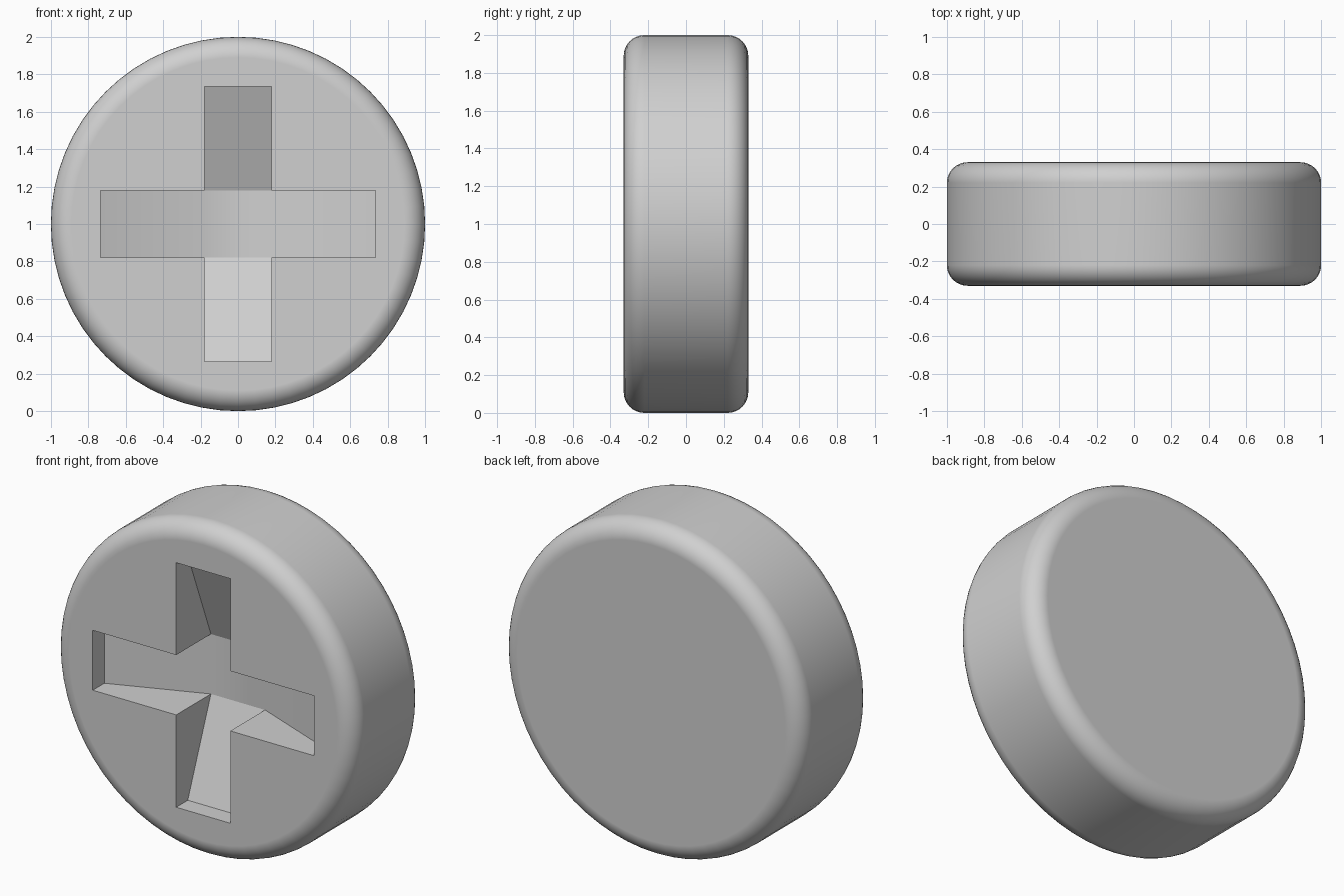
import bpy, bmesh, math
from mathutils import Matrix, Vector

if "Cube" in bpy.data.objects:
    bpy.data.objects.remove(bpy.data.objects["Cube"])

R, HALF, BEV = 1.0, 0.33, 0.11      # disc radius, half thickness, rim rounding
W, L = 0.18, 0.735                  # cross arm half width and reach
Y_MID, Y_END = 0.0, -0.22           # slot floor at the middle and at arm tips

grey = bpy.data.materials.new("plain_grey")
grey.diffuse_color = (0.63, 0.63, 0.63, 1)
grey.use_nodes = True
grey.node_tree.nodes["Principled BSDF"].inputs["Base Color"].default_value = grey.diffuse_color


def make_object(name, bm):
    bmesh.ops.remove_doubles(bm, verts=bm.verts, dist=1e-4)
    bmesh.ops.recalc_face_normals(bm, faces=bm.faces)
    mesh = bpy.data.meshes.new(name)
    bm.to_mesh(mesh)
    bm.free()
    obj = bpy.data.objects.new(name, mesh)
    obj.location.z = R
    bpy.context.collection.objects.link(obj)
    return obj


# Disc: a cylinder lying along y with rounded rims
bm = bmesh.new()
bmesh.ops.create_cone(bm, cap_ends=True, segments=64, radius1=R, radius2=R,
                      depth=2 * HALF, matrix=Matrix.Rotation(math.pi / 2, 4, 'X'))
rims = [e for e in bm.edges if abs(e.verts[0].co.y - e.verts[1].co.y) < 1e-4]
bmesh.ops.bevel(bm, geom=rims, offset=BEV, segments=8, profile=0.5, affect='EDGES')
disc = make_object("screw_head", bm)
disc.data.materials.append(grey)

# Cross cutter: four arms whose floors slope down to a flat middle
bm = bmesh.new()
TOP = -0.6


def face(points, turn):
    bm.faces.new([bm.verts.new(turn @ Vector(p)) for p in points])


for k in range(4):
    turn = Matrix.Rotation(k * math.pi / 2, 4, 'Y')
    face([(W, Y_MID, -W), (L, Y_END, -W), (L, Y_END, W), (W, Y_MID, W)], turn)
    face([(W, TOP, -W), (L, TOP, -W), (L, TOP, W), (W, TOP, W)], turn)
    face([(L, TOP, -W), (L, TOP, W), (L, Y_END, W), (L, Y_END, -W)], turn)
    for s in (-W, W):
        face([(W, TOP, s), (L, TOP, s), (L, Y_END, s), (W, Y_MID, s)], turn)
for y in (TOP, Y_MID):
    face([(-W, y, -W), (W, y, -W), (W, y, W), (-W, y, W)], Matrix.Identity(4))
cutter = make_object("cross_cutter", bm)
cutter.data.materials.append(grey)
cutter.hide_render = True

# Cut the slot
bpy.context.view_layer.objects.active = disc
disc.select_set(True)
cut = disc.modifiers.new("cross_slot", 'BOOLEAN')
cut.operation = 'DIFFERENCE'
cut.solver = 'EXACT'
cut.object = cutter
bpy.ops.object.modifier_apply(modifier=cut.name)
bpy.data.objects.remove(cutter)

# Smooth rims, crisp slot; upright arms meet the middle with a hard crease
bpy.ops.object.shade_smooth_by_angle(angle=math.radians(30))
verts = disc.data.vertices
for e in disc.data.edges:
    a, b = (verts[i].co for i in e.vertices)
    if all(abs(v.y - Y_MID) < 0.01 for v in (a, b)) and abs(a.z - b.z) < 0.01 \
            and abs(abs(a.z) - W) < 0.01:
        e.use_edge_sharp = True
weighted = disc.modifiers.new("flat_faces", 'WEIGHTED_NORMAL')
weighted.keep_sharp = True
